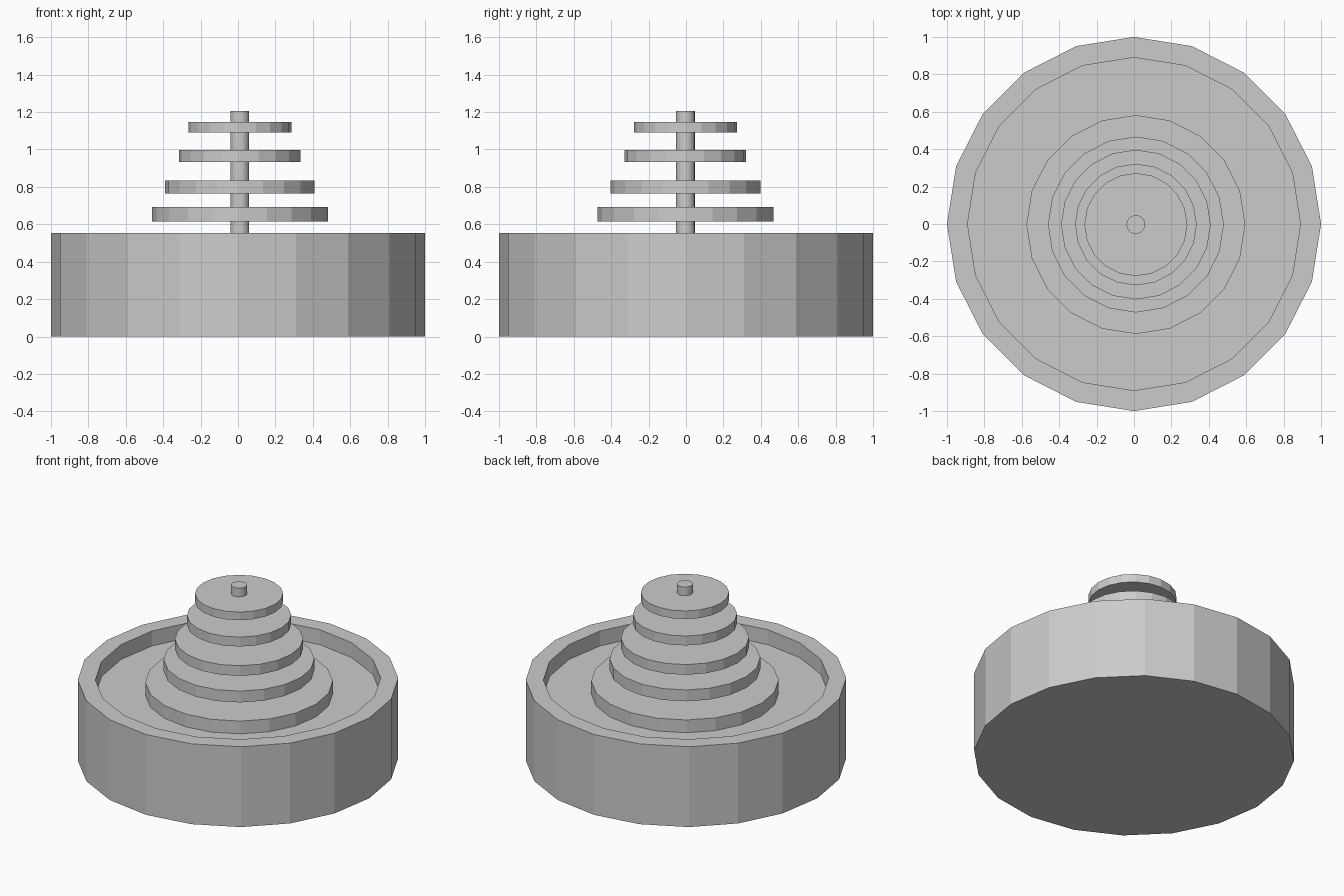
import bpy, bmesh
from math import cos, sin, tau

if "Cube" in bpy.data.objects:
    bpy.data.objects.remove(bpy.data.objects["Cube"])

SIDES = 20


def lathe(name, profile, x=0.0, y=0.0):
    """Flat-faced turned solid from (radius, z) rings, capped at both ends."""
    bm = bmesh.new()
    rings = [[bm.verts.new((r * cos(tau * i / SIDES), r * sin(tau * i / SIDES), z))
              for i in range(SIDES)] for r, z in profile]
    for a, b in zip(rings, rings[1:]):
        for i in range(SIDES):
            j = (i + 1) % SIDES
            bm.faces.new((a[i], a[j], b[j], b[i]))
    bm.faces.new(rings[0][::-1])
    bm.faces.new(rings[-1])
    mesh = bpy.data.meshes.new(name)
    bm.to_mesh(mesh)
    bm.free()
    obj = bpy.data.objects.new(name, mesh)
    obj.location = (x, y, 0)
    bpy.context.collection.objects.link(obj)
    return obj


# Basin with a shallow recessed floor
FLOOR = 0.45
lathe("basin", [(1, 0), (1, 0.553), (0.89, 0.553), (0.89, FLOOR)])

# Stacked discs: radius, bottom, top
CX, CY = 0.01, -0.003
discs = [(0.585, 0.452, 0.54), (0.47, 0.615, 0.693), (0.40, 0.765, 0.835),
         (0.325, 0.932, 0.997), (0.275, 1.09, 1.146)]
for n, (r, z0, z1) in enumerate(discs, 1):
    lathe(f"disc_{n}", [(r, z0), (r, z1)], CX, CY)

# Central pole
lathe("pole", [(0.05, FLOOR), (0.05, 1.206)], CX, CY)
